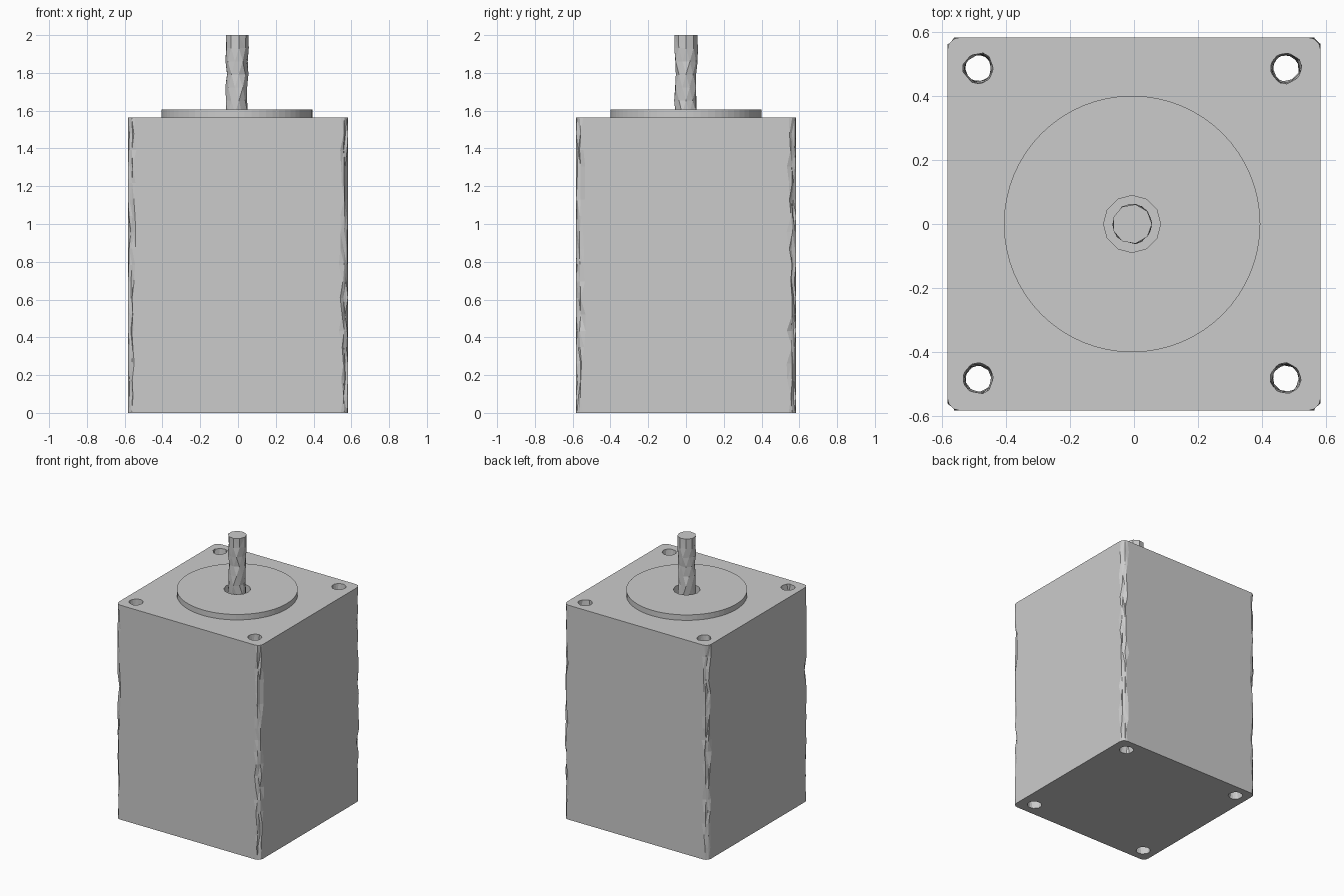
import bpy, bmesh, random
from math import cos, sin, pi
from mathutils import Vector, Matrix

if "Cube" in bpy.data.objects:
    bpy.data.objects.remove(bpy.data.objects["Cube"])

random.seed(4)
HALF, TOP = 0.582, 1.565          # body half width and height
CX = -0.006                       # axis of shaft and boss
rnd = random.uniform


def loft(name, rings):
    """Closed solid skinned through rings of equal point count."""
    bm = bmesh.new()
    vs = [[bm.verts.new(p) for p in ring] for ring in rings]
    n = len(vs[0])
    sides = []
    for a, b in zip(vs, vs[1:]):
        for i in range(n):
            j = (i + 1) % n
            sides.append(bm.faces.new((a[i], a[j], b[j], b[i])))
    bm.faces.new(vs[0][::-1])
    bm.faces.new(vs[-1])
    bmesh.ops.triangulate(bm, faces=sides)
    bmesh.ops.recalc_face_normals(bm, faces=bm.faces)
    me = bpy.data.meshes.new(name)
    bm.to_mesh(me)
    bm.free()
    ob = bpy.data.objects.new(name, me)
    bpy.context.collection.objects.link(ob)
    return ob


def rod(name, x, y, r, z0, z1, n, levels=1, lo=1.0, hi=1.0):
    """Cylinder; inner rings get uneven radii between lo and hi."""
    rings = []
    for k in range(levels + 1):
        rough = 0 < k < levels
        z = z0 + (z1 - z0) * k / levels
        ring = []
        for i in range(n):
            a = 2 * pi * (i + 0.5 * (k % 2) * rough) / n
            q = r * (rnd(lo, hi) if rough else 1)
            ring.append((x + q * cos(a), y + q * sin(a), z))
        rings.append(ring)
    return loft(name, rings)


def cut(target, cutter):
    cutter.hide_render = True
    cutter.hide_set(True)
    mod = target.modifiers.new("cut", 'BOOLEAN')
    mod.operation = 'DIFFERENCE'
    mod.solver = 'EXACT'
    mod.object = cutter


def body_ring(z, rough):
    """Square outline with rounded corners, chipped when rough."""
    ring = []
    r = 0.038
    for q in range(4):
        s0, s1 = [r * (rnd(0.5, 1.35) if rough else 1) for _ in range(2)]
        pts = [(HALF, HALF - s0)]
        for a in (pi / 6, pi / 3):
            k = r * (rnd(0.7, 1.05) if rough else 1)
            pts.append((HALF - r + k * cos(a), HALF - r + k * sin(a)))
        pts.append((HALF - s1, HALF))
        turn = Matrix.Rotation(q * pi / 2, 3, 'Z')
        for x, y in pts:
            ring.append(turn @ Vector((x, y, z)))
    return ring


# Motor body with uneven vertical corner edges
N = 18
body = loft("motor_body", [body_ring(TOP * k / N, 0 < k < N) for k in range(N + 1)])

# Four mounting holes right through the body
for i, (sx, sy) in enumerate(((-1, -1), (1, -1), (1, 1), (-1, 1))):
    cut(body, rod(f"hole_cutter_{i}", CX + 0.48 * sx, 0.002 + 0.484 * sy,
                  0.049, -0.04, TOP + 0.04, 9, 14, 0.8, 1.08))

# Raised pilot disc on the front plate
boss = rod("pilot_disc", CX, 0, 0.4, TOP - 0.01, 1.605, 64)

# Recess around the shaft
well = rod("shaft_recess_cutter", CX, 0, 0.089, TOP - 0.03, 1.7, 12)
cut(body, well)
cut(boss, well)

# Output shaft with uneven facets
rod("output_shaft", CX, 0, 0.062, TOP - 0.05, 2.0, 9, 7, 0.86, 1.03)
